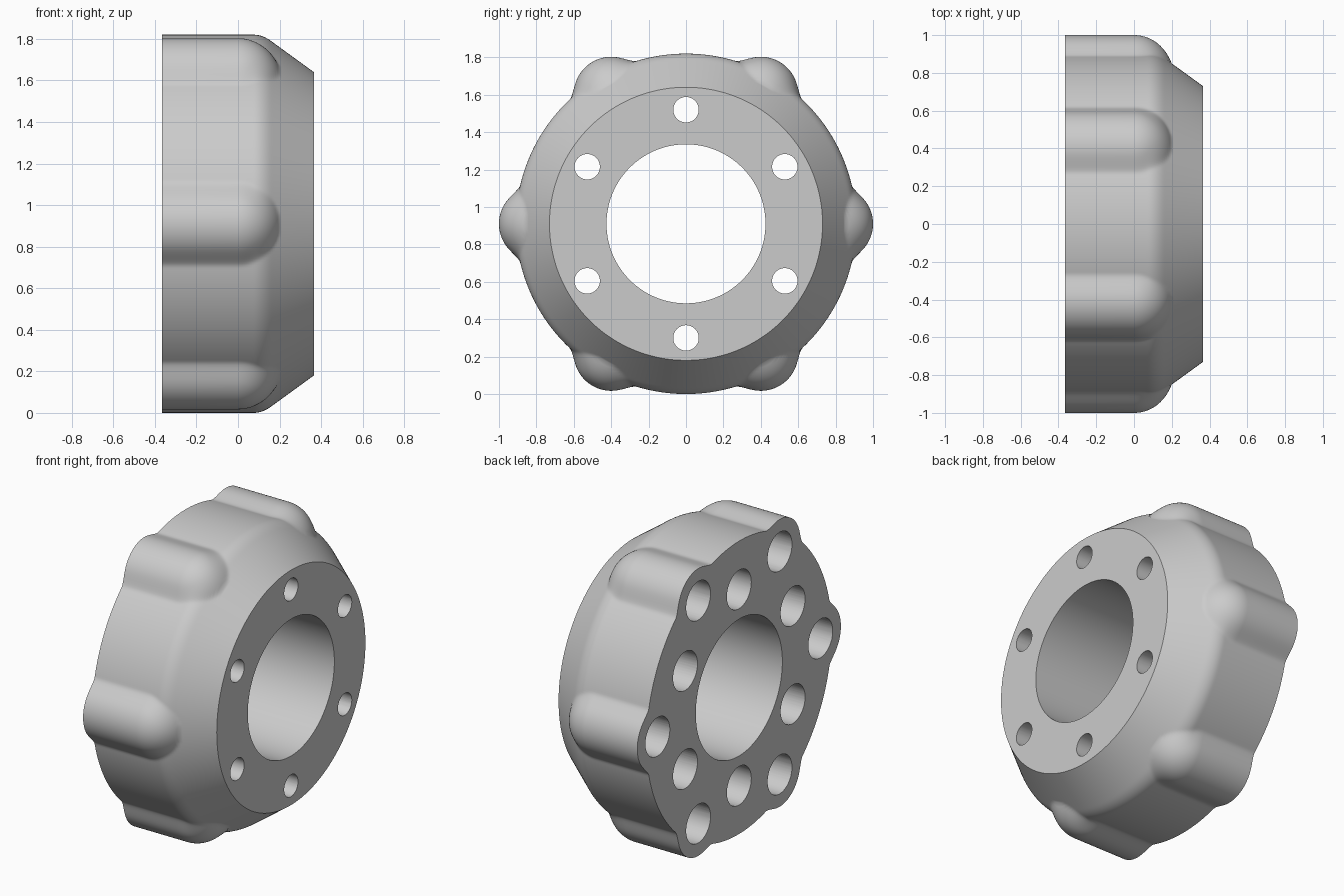
import bpy, bmesh, math
from mathutils import Vector

if "Cube" in bpy.data.objects:
    bpy.data.objects.remove(bpy.data.objects["Cube"])

BACK, FRONT = -0.365, 0.365      # ends of the hub along x
RADIUS, NOSE, BORE = 0.91, 0.73, 0.425
LUG_RING, LUG_R = 0.8, 0.2       # lug axis distance and radius
HOLE_RING = 0.61
LUGS = 6
STEP = 2 * math.pi / LUGS

grey = bpy.data.materials.new("light grey")
grey.use_nodes = True
grey.diffuse_color = (0.6, 0.6, 0.6, 1)
grey.node_tree.nodes["Principled BSDF"].inputs["Base Color"].default_value = (0.6, 0.6, 0.6, 1)


def soft_max(a, b, k):
    h = max(k - abs(a - b), 0) / k
    return max(a, b) + h * h * k / 4


def outer_radius(x, angle):
    """Chamfered drum blended with the round-ended lugs."""
    cone = NOSE + (FRONT - x) * 0.727
    drum = -soft_max(-RADIUS, -cone, 0.03)
    off = (angle + STEP / 2) % STEP - STEP / 2
    rho2 = LUG_R ** 2 - max(x, 0) ** 2
    inside = rho2 - (LUG_RING * math.sin(off)) ** 2
    if inside <= 0:
        return drum
    return soft_max(drum, LUG_RING * math.cos(off) + math.sqrt(inside), 0.05)


def place(x, r, angle):
    return Vector((x, r * math.cos(angle), RADIUS + r * math.sin(angle)))


def make_object(name, bm):
    bmesh.ops.recalc_face_normals(bm, faces=bm.faces)
    mesh = bpy.data.meshes.new(name)
    bm.to_mesh(mesh)
    bm.free()
    mesh.materials.append(grey)
    obj = bpy.data.objects.new(name, mesh)
    bpy.context.collection.objects.link(obj)
    return obj


def bridge(bm, rings):
    for a, b in zip(rings, rings[1:]):
        for i in range(len(a)):
            j = (i + 1) % len(a)
            bm.faces.new((a[i], a[j], b[j], b[i]))


# Hub: outer skin, flat ends and central bore as one closed ring
SEGS = 480
angles = [2 * math.pi * i / SEGS for i in range(SEGS)]
stations = [BACK, -0.18] + [i * 0.01 for i in range(24)] + [0.3, FRONT]
bm = bmesh.new()
rings = [[bm.verts.new(place(x, outer_radius(x, a), a)) for a in angles] for x in stations]
for x in (FRONT, BACK):
    rings.append([bm.verts.new(place(x, BORE, a)) for a in angles])
bridge(bm, rings + rings[:1])
hub = make_object("hub", bm)


def drill(bm, ring, angle, profile, sides=48):
    """Add a lathed cutter whose axis is parallel to x."""
    centre = place(0, ring, angle)
    loops = []
    for x, r in profile:
        loops.append([bm.verts.new(centre + Vector((x, r * math.cos(t), r * math.sin(t))))
                      for t in (2 * math.pi * i / sides for i in range(sides))])
    bridge(bm, loops)
    bm.faces.new(loops[0])
    bm.faces.new(loops[-1])


# Blind lug holes and stepped bolt holes
bm = bmesh.new()
for i in range(LUGS):
    drill(bm, LUG_RING, i * STEP, [(BACK - 0.1, 0.12), (0.0, 0.12)])
    drill(bm, HOLE_RING, (i + 0.5) * STEP,
          [(BACK - 0.1, 0.12), (0.1, 0.12), (0.1, 0.068), (FRONT + 0.1, 0.068)])
cutter = make_object("hole_cutter", bm)
cutter.hide_render = True

cut = hub.modifiers.new("holes", "BOOLEAN")
cut.operation = "DIFFERENCE"
cut.solver = "EXACT"
cut.object = cutter
bpy.ops.object.select_all(action="DESELECT")
hub.select_set(True)
bpy.context.view_layer.objects.active = hub
bpy.ops.object.modifier_apply(modifier=cut.name)
bpy.data.objects.remove(cutter)
bpy.ops.object.shade_smooth_by_angle(angle=math.radians(35))
